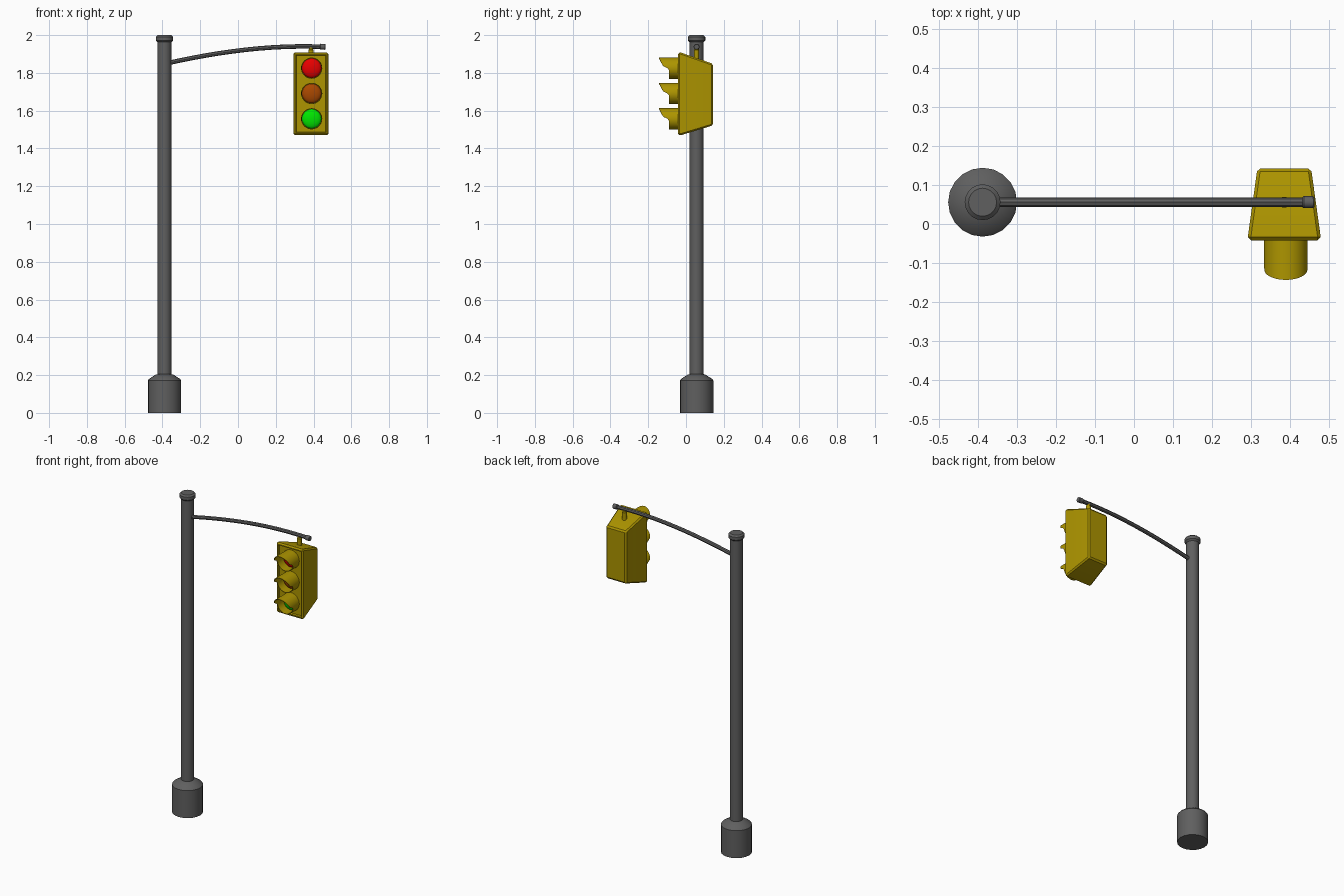
import bpy, bmesh
from math import cos, sin, pi, radians
from mathutils import Vector, Matrix

if "Cube" in bpy.data.objects:
    bpy.data.objects.remove(bpy.data.objects["Cube"])

POLE_X, POLE_Y = -0.389, 0.056
HEAD_X = 0.386
LAMP_X = 0.390


def material(name, rgb):
    m = bpy.data.materials.new(name)
    m.diffuse_color = (*rgb, 1)
    m.use_nodes = True
    m.node_tree.nodes["Principled BSDF"].inputs["Base Color"].default_value = m.diffuse_color
    return m


def finish(bm, name, mat, angle=35):
    bmesh.ops.recalc_face_normals(bm, faces=bm.faces)
    me = bpy.data.meshes.new(name)
    bm.to_mesh(me)
    bm.free()
    me.shade_smooth()
    me.set_sharp_from_angle(angle=radians(angle))
    ob = bpy.data.objects.new(name, me)
    bpy.context.collection.objects.link(ob)
    me.materials.append(mat)
    return ob


def bridge(bm, loops, closed=False):
    n = len(loops[0])
    pairs = list(zip(loops, loops[1:] + ([loops[0]] if closed else [])))
    for a, b in pairs:
        for i in range(n):
            j = (i + 1) % n
            bm.faces.new((a[i], a[j], b[j], b[i]))
    if not closed:
        bm.faces.new(loops[0])
        bm.faces.new(loops[-1])


yellow = material("signal_yellow", (0.42, 0.30, 0.0))
dark = material("dark_grey", (0.115, 0.115, 0.115))


def lathe(name, profile, origin, direction=(0, 0, 1), n=20, mat=dark):
    """Revolve (radius, height) points around an axis."""
    rot = Vector((0, 0, 1)).rotation_difference(Vector(direction)).to_matrix().to_4x4()
    bm = bmesh.new()
    loops = [[bm.verts.new((r * cos(2 * pi * i / n), r * sin(2 * pi * i / n), h))
              for i in range(n)] for r, h in profile]
    bridge(bm, loops)
    bm.transform(Matrix.Translation(origin) @ rot)
    return finish(bm, name, mat)


# Pole, base and cap
lathe("pole_base", [(0.0885, 0), (0.0885, 0.172), (0.082, 0.18), (0.046, 0.203), (0.036, 0.205)],
      (POLE_X, POLE_Y, 0))
lathe("pole", [(0.037, 0.19), (0.0365, 1.975)], (POLE_X, POLE_Y, 0))
lathe("pole_cap", [(0.036, 1.962), (0.046, 1.972), (0.046, 1.991), (0.036, 2.0)],
      (POLE_X, POLE_Y, 0))

# Curved arm
cu = bpy.data.curves.new("arm", 'CURVE')
cu.dimensions = '3D'
cu.bevel_depth = 0.012
cu.bevel_resolution = 2
cu.resolution_u = 12
cu.use_fill_caps = True
sp = cu.splines.new('BEZIER')
sp.bezier_points.add(1)
ends = [((-0.38, 1.850), (-0.65, 1.79), (-0.11, 1.911)),
        ((0.45, 1.938), (0.17, 1.950), (0.72, 1.93))]
for p, (co, left, right) in zip(sp.bezier_points, ends):
    p.handle_left_type = p.handle_right_type = 'FREE'
    p.co = (co[0], POLE_Y, co[1])
    p.handle_left = (left[0], POLE_Y, left[1])
    p.handle_right = (right[0], POLE_Y, right[1])
arm = bpy.data.objects.new("arm", cu)
cu.materials.append(dark)
bpy.context.collection.objects.link(arm)
bpy.context.view_layer.objects.active = arm
arm.select_set(True)
bpy.ops.object.convert(target='MESH')
bpy.ops.object.shade_smooth_by_angle()

lathe("arm_end_cap", [(0.013, 0), (0.0155, 0.003), (0.0155, 0.027), (0.013, 0.03)],
      (0.433, POLE_Y, 1.939), (1, 0, -0.04), 16)

# Hanger between arm and signal head
lathe("hanger", [(0.014, 1.86), (0.014, 1.922), (0.010, 1.926), (0.010, 1.937)],
      (LAMP_X - 0.004, POLE_Y, 0), n=16, mat=yellow)

# Tapered housing with recessed front panel
bm = bmesh.new()
sections = [(-0.042, 0.093, 1.470, 1.908), (-0.028, 0.093, 1.470, 1.908),
            (0.143, 0.069, 1.522, 1.848)]
loops = [[bm.verts.new((HEAD_X + sx * w, y, z))
          for sx, z in ((-1, z0), (1, z0), (1, z1), (-1, z1))]
         for y, w, z0, z1 in sections]
bridge(bm, loops)
bmesh.ops.recalc_face_normals(bm, faces=bm.faces)
edges = [e for e in bm.edges if not all(v in loops[1] for v in e.verts)]
bmesh.ops.bevel(bm, geom=edges, offset=0.008, segments=1, affect='EDGES', profile=0.5)
bm.normal_update()
front = min(bm.faces, key=lambda f: f.calc_center_median().y)
bmesh.ops.inset_region(bm, faces=[front], thickness=0.009)
bmesh.ops.inset_region(bm, faces=[front], thickness=0.003)
for v in front.verts:
    v.co.y += 0.012
finish(bm, "signal_housing", yellow, 25)


def visor_front(z):
    """Front edge of the visor at height z above the lamp centre."""
    if z < -0.004:
        return -0.09
    if z < 0.012:
        return -0.09 - 0.032 * (z + 0.004) / 0.016
    return -0.122 - 0.021 * (z - 0.012) / 0.043


def visor(name, zc, n=32, r_out=0.0562, r_in=0.0525, back=-0.026):
    bm = bmesh.new()

    def ring(r, front):
        pts = [(cos(2 * pi * i / n), sin(2 * pi * i / n)) for i in range(n)]
        return [bm.verts.new((LAMP_X + r * c, visor_front(s * r_out) if front else back,
                              zc + r * s)) for c, s in pts]
    bridge(bm, [ring(r_out, False), ring(r_out, True), ring(r_in, True), ring(r_in, False)],
           closed=True)
    finish(bm, name, yellow)


# Three lamps, each a domed lens under a visor
lamps = [("red", 1.825, (0.8, 0.0, 0.0)),
         ("amber", 1.691, (0.4, 0.065, 0.0)),
         ("green", 1.557, (0.0, 0.8, 0.0))]
for name, z, rgb in lamps:
    visor(name + "_visor", z)
    bm = bmesh.new()
    bmesh.ops.create_uvsphere(bm, u_segments=24, v_segments=12, radius=0.0515)
    bm.transform(Matrix.Translation((LAMP_X, -0.031, z))
                 @ Matrix.Diagonal((1, 0.38, 1, 1)) @ Matrix.Rotation(pi / 2, 4, 'X'))
    finish(bm, name + "_lens", material(name + "_light", rgb), 60)
